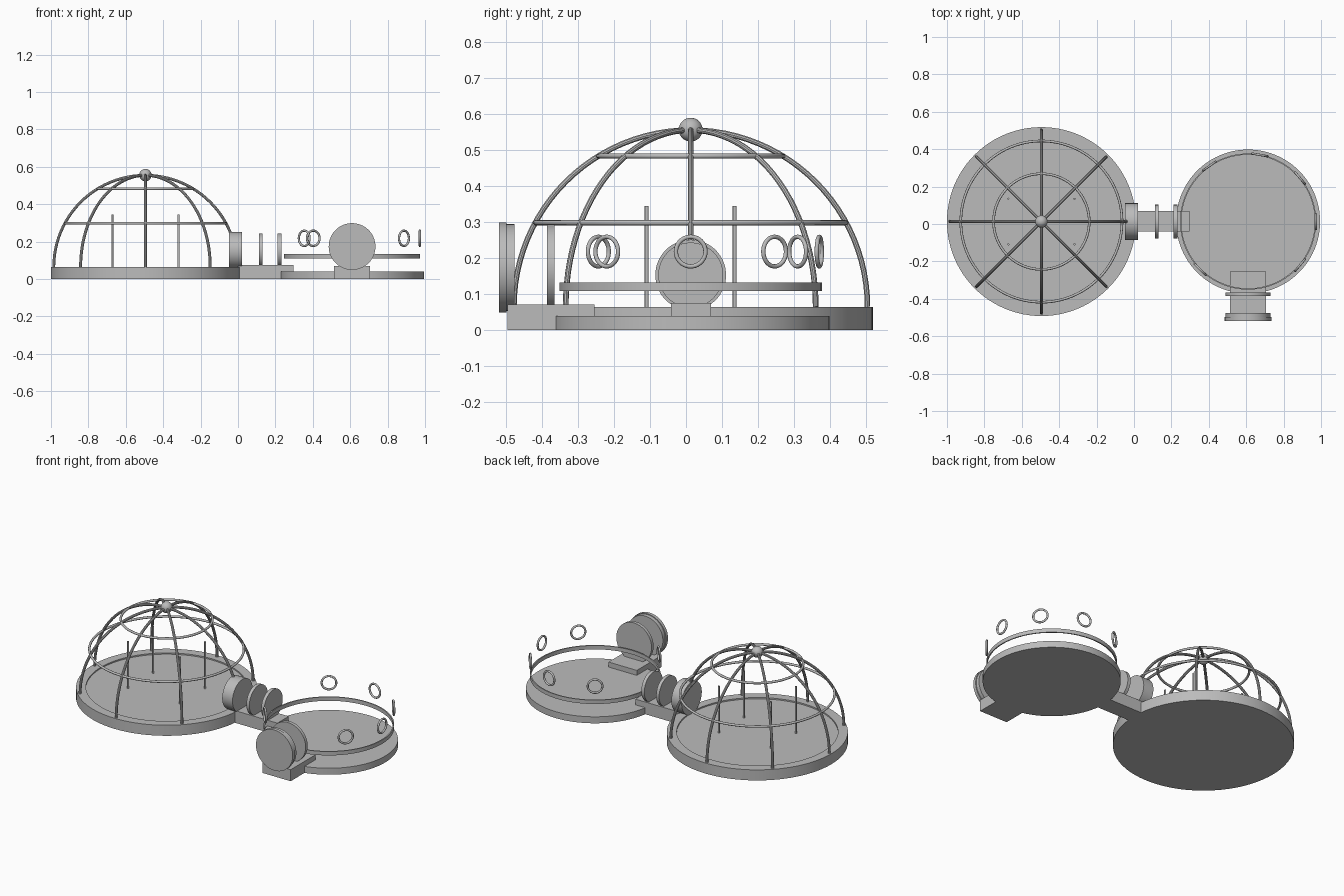
import bpy, bmesh
from math import pi, cos, sin, radians, sqrt
from mathutils import Matrix, Vector

cube = bpy.data.objects.get("Cube")
if cube:
    bpy.data.objects.remove(cube, do_unlink=True)

grey = bpy.data.materials.new("plain grey")
grey.use_nodes = True
grey.diffuse_color = (0.5, 0.5, 0.5, 1)
grey.node_tree.nodes["Principled BSDF"].inputs["Base Color"].default_value = grey.diffuse_color

MID_Y = 0.013
DOME = Vector((-0.495, MID_Y, 0))
POOL = Vector((0.61, MID_Y, 0))
FLOOR = 0.065


def finish(obj, name):
    """Name the part, colour it and smooth its round sides."""
    obj.name = name
    obj.data.materials.append(grey)
    bpy.ops.object.select_all(action="DESELECT")
    obj.select_set(True)
    bpy.context.view_layer.objects.active = obj
    bpy.ops.object.shade_smooth_by_angle(angle=radians(35))
    return obj


def from_bmesh(bm, name):
    mesh = bpy.data.meshes.new(name)
    bm.normal_update()
    bm.to_mesh(mesh)
    bm.free()
    obj = bpy.data.objects.new(name, mesh)
    bpy.context.collection.objects.link(obj)
    return finish(obj, name)


def lathe(name, centre, profile, steps=96):
    """Spin a closed (radius, z) profile around a vertical axis."""
    bm = bmesh.new()
    verts = [bm.verts.new((r, 0, z)) for r, z in profile]
    edges = [bm.edges.new((v, verts[(i + 1) % len(verts)])) for i, v in enumerate(verts)]
    bmesh.ops.spin(bm, geom=verts + edges, cent=(0, 0, 0), axis=(0, 0, 1),
                   angle=2 * pi, steps=steps, use_duplicate=False)
    bmesh.ops.remove_doubles(bm, verts=bm.verts, dist=1e-5)
    bmesh.ops.recalc_face_normals(bm, faces=bm.faces)
    bmesh.ops.translate(bm, verts=bm.verts, vec=centre)
    return from_bmesh(bm, name)


def rod(name, start, end, radius, sides=64):
    """Solid cylinder between two points."""
    a, b = Vector(start), Vector(end)
    bm = bmesh.new()
    turn = (b - a).to_track_quat("Z", "Y").to_matrix().to_4x4()
    bmesh.ops.create_cone(bm, cap_ends=True, segments=sides, radius1=radius, radius2=radius,
                          depth=(b - a).length, matrix=Matrix.Translation((a + b) / 2) @ turn)
    return from_bmesh(bm, name)


def box(name, low, high):
    lo, hi = Vector(low), Vector(high)
    bm = bmesh.new()
    bmesh.ops.create_cube(bm, size=1, matrix=Matrix.Translation((lo + hi) / 2)
                          @ Matrix.Diagonal((hi - lo).to_4d()))
    return from_bmesh(bm, name)


def hoop(name, centre, major, minor, rotation=(0, 0, 0), steps=96):
    bpy.ops.mesh.primitive_torus_add(location=centre, rotation=rotation, major_radius=major,
                                     minor_radius=minor, major_segments=steps, minor_segments=12)
    return finish(bpy.context.object, name)


def tube(name, points, radius):
    """Round bar following a path."""
    curve = bpy.data.curves.new(name, "CURVE")
    curve.dimensions = "3D"
    curve.bevel_depth = radius
    curve.bevel_resolution = 3
    curve.use_fill_caps = True
    line = curve.splines.new("POLY")
    line.points.add(len(points) - 1)
    for p, co in zip(line.points, points):
        p.co = (*co, 1)
    obj = bpy.data.objects.new(name, curve)
    bpy.context.collection.objects.link(obj)
    bpy.ops.object.select_all(action="DESELECT")
    obj.select_set(True)
    bpy.context.view_layer.objects.active = obj
    bpy.ops.object.convert(target="MESH")
    return finish(bpy.context.object, name)


# Large round base with a shallow floor inside its rim
lathe("dome_base", DOME, [(0, 0), (0.505, 0), (0.505, FLOOR), (0.45, FLOOR),
                          (0.45, FLOOR - 0.008), (0, FLOOR - 0.008)])

# Open dome: ribs, hoops and top hub
R = 0.49
for k in range(8):
    a = k * pi / 4
    arc = [DOME + Vector((R * cos(t) * cos(a), R * cos(t) * sin(a), FLOOR + R * sin(t)))
           for t in (i * pi / 48 for i in range(25))]
    tube(f"dome_rib_{k + 1}", arc, 0.008)
for label, z in (("lower", 0.298), ("upper", 0.483)):
    hoop(f"dome_hoop_{label}", DOME + Vector((0, 0, z)), sqrt(R * R - (z - FLOOR) ** 2), 0.007)
bm = bmesh.new()
bmesh.ops.create_uvsphere(bm, u_segments=32, v_segments=16, radius=0.033,
                          matrix=Matrix.Translation(DOME + Vector((0, 0, 0.556))))
from_bmesh(bm, "dome_hub")

# Four slim posts standing on the dome floor
for sx, side in ((-1, "right"), (1, "left")):
    for sy, end in ((-1, "front"), (1, "back")):
        foot = DOME + Vector((sx * 0.177, sy * 0.122, FLOOR - 0.008))
        rod(f"post_{end}_{side}", foot, foot + Vector((0, 0, 0.288)), 0.0055, 16)

# Walkway between the two rounds, with its collar and discs
box("walkway", (0, -0.041, 0), (0.297, 0.069, 0.075))
for name, x0, x1, r in (("walkway_collar", -0.048, 0.022, 0.098),
                        ("walkway_disc_inner", 0.111, 0.131, 0.09),
                        ("walkway_disc_outer", 0.212, 0.232, 0.09)):
    rod(name, (x0, MID_Y, 0.153), (x1, MID_Y, 0.153), r)

# Small round base and the thin band floating over it
lathe("small_base", POOL, [(0, 0), (0.385, 0), (0.385, 0.04), (0, 0.04)])
lathe("small_band", POOL, [(0.357, 0.109), (0.364, 0.109), (0.364, 0.133), (0.357, 0.133)])

# Ring windows around the small round
for k, deg in enumerate((0, 40, 80, 125, 225, 320)):
    a = radians(deg)
    hoop(f"ring_window_{k + 1}", POOL + Vector((0.362 * cos(a), 0.362 * sin(a), 0.218)),
         0.041, 0.006, (0, pi / 2, a), 40)

# Front entrance: step, door and inner disc
box("entrance_step", (0.512, -0.495, 0), (0.705, -0.253, 0.071))
for name, y0, y1, r in (("door_plate", -0.518, -0.498, 0.125),
                        ("door_collar", -0.498, -0.475, 0.12),
                        ("entrance_disc", -0.385, -0.365, 0.12)):
    rod(name, (0.61, y0, 0.174), (0.61, y1, 0.174), r)
